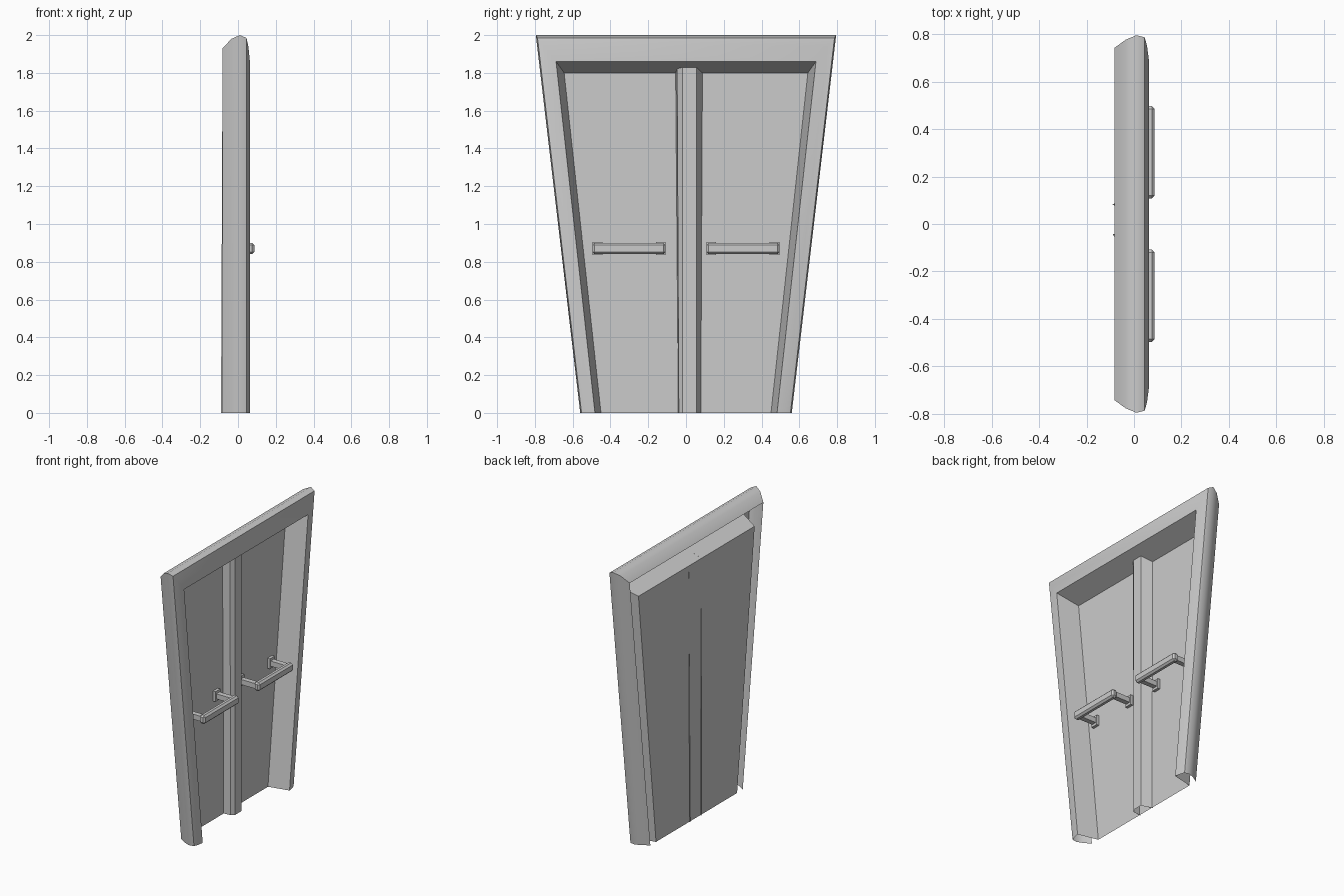
import bpy, bmesh, math

if "Cube" in bpy.data.objects:
    bpy.data.objects.remove(bpy.data.objects["Cube"])


def make_object(name, bm, smooth_angle=None):
    me = bpy.data.meshes.new(name)
    bmesh.ops.recalc_face_normals(bm, faces=bm.faces)
    bm.to_mesh(me)
    bm.free()
    ob = bpy.data.objects.new(name, me)
    bpy.context.collection.objects.link(ob)
    if smooth_angle:
        bpy.ops.object.select_all(action='DESELECT')
        ob.select_set(True)
        bpy.context.view_layer.objects.active = ob
        bpy.ops.object.shade_smooth_by_angle(angle=math.radians(smooth_angle))
    return ob


def skin(bm, rows):
    """Bridge equal-length rows of points with quads."""
    vs = [[bm.verts.new(p) for p in r] for r in rows]
    for a, b in zip(vs, vs[1:]):
        for i in range(len(a) - 1):
            bm.faces.new((a[i], a[i + 1], b[i + 1], b[i]))


def add_box(bm, x0, x1, y0, y1, z0, z1, bevel=0.0):
    ret = bmesh.ops.create_cube(bm, size=1)["verts"]
    for v in ret:
        v.co.x = (x0 + x1) / 2 + v.co.x * (x1 - x0)
        v.co.y = (y0 + y1) / 2 + v.co.y * (y1 - y0)
        v.co.z = (z0 + z1) / 2 + v.co.z * (z1 - z0)
    if bevel:
        edges = list({e for v in ret for e in v.link_edges})
        bmesh.ops.bevel(bm, geom=edges, offset=bevel, segments=1, affect='EDGES')


BACK = -0.082

# Frame: open shell swept down-up-across-down; columns are x, y top, z top, y bottom
profile = [
    (BACK, 0.742, 1.930, 0.513),
    (-0.035, 0.776, 1.980, 0.543),
    (0.010, 0.795, 2.000, 0.560),
    (0.045, 0.786, 1.985, 0.553),
    (0.055, 0.750, 1.940, 0.525),
    (0.063, 0.688, 1.860, 0.482),
    (BACK, 0.645, 1.800, 0.450),
]
bm = bmesh.new()
skin(bm, [[(x, -yb, 0), (x, -yt, zt), (x, yt, zt), (x, yb, 0)]
          for x, yt, zt, yb in profile])
make_object("door_frame", bm, 50)

# Door panel
bm = bmesh.new()
skin(bm, [[(BACK, -0.45, 0), (BACK, 0.45, 0)],
          [(BACK, -0.645, 1.8), (BACK, 0.645, 1.8)]])
make_object("door_panel", bm)

# Centre strip: tapered channel whose top meets the sloping frame
bm = bmesh.new()
skin(bm, [[(-0.09, -0.042, 0), (-0.03, -0.038, 0), (-0.01, -0.018, 0),
           (-0.01, 0.055, 0), (-0.09, 0.081, 0)],
          [(BACK, -0.055, 1.8), (-0.03, -0.047, 1.822), (-0.01, -0.018, 1.83),
           (-0.01, 0.055, 1.83), (BACK, 0.087, 1.8)]])
make_object("centre_strip", bm)

# Handles: chamfered bar on two posts with base plates
for side, name in ((-1, "left_handle"), (1, "right_handle")):
    bm = bmesh.new()
    add_box(bm, 0.045, 0.087, side * 0.302 - 0.194, side * 0.302 + 0.194,
            0.84, 0.9, 0.012)
    for y in (0.134, 0.469):
        c = side * y
        add_box(bm, BACK, 0.055, c - 0.018, c + 0.018, 0.852, 0.888)
        add_box(bm, BACK, -0.062, c - 0.026, c + 0.026, 0.835, 0.906)
    make_object(name, bm)
